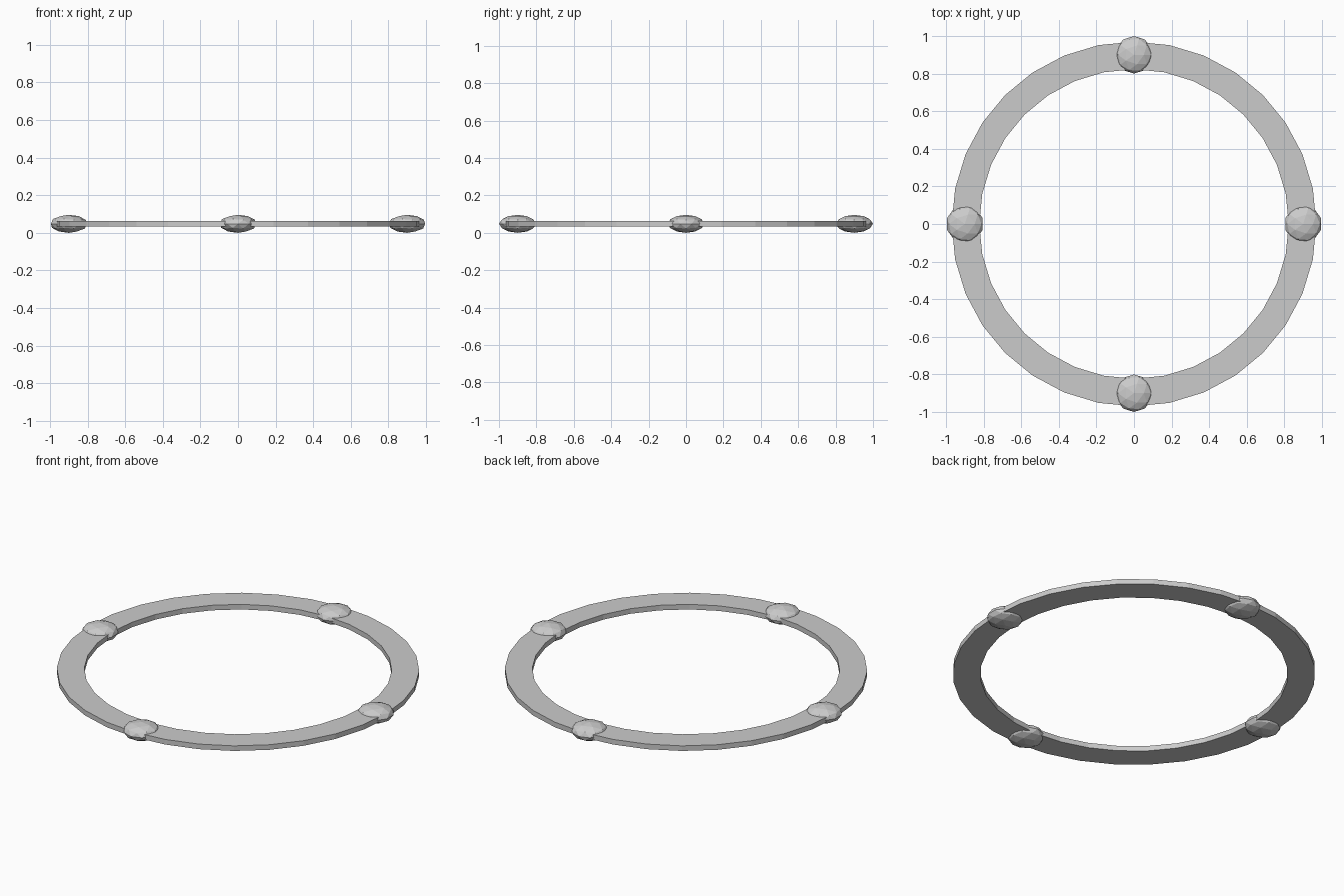
import bpy, bmesh
from math import sin, cos, pi

if "Cube" in bpy.data.objects:
    bpy.data.objects.remove(bpy.data.objects["Cube"])

SEGMENTS = 32
OUTER, INNER = 0.97, 0.823
MID_Z, HALF_THICK = 0.048, 0.015
STUD_R, STUD_RING, STUD_SQUASH = 0.1, 0.9, 0.48


def finish(bm, name):
    bmesh.ops.recalc_face_normals(bm, faces=bm.faces)
    mesh = bpy.data.meshes.new(name)
    bm.to_mesh(mesh)
    bm.free()
    obj = bpy.data.objects.new(name, mesh)
    bpy.context.collection.objects.link(obj)
    return obj


# Flat band: rectangular section swept round the z axis
bm = bmesh.new()
section = [(INNER, -HALF_THICK), (OUTER, -HALF_THICK),
           (OUTER, HALF_THICK), (INNER, HALF_THICK)]
loops = []
for i in range(SEGMENTS):
    a = 2 * pi * i / SEGMENTS
    loops.append([bm.verts.new((r * cos(a), r * sin(a), MID_Z + z)) for r, z in section])
for i in range(SEGMENTS):
    here, there = loops[i], loops[(i + 1) % SEGMENTS]
    for k in range(4):
        n = (k + 1) % 4
        bm.faces.new((here[k], there[k], there[n], here[n]))
finish(bm, "ring_band")

# Four flattened faceted studs, all in the same orientation
for name, x, y in (("right", 1, 0), ("back", 0, 1), ("left", -1, 0), ("front", 0, -1)):
    bm = bmesh.new()
    bmesh.ops.create_icosphere(bm, subdivisions=2, radius=STUD_R)
    bmesh.ops.scale(bm, vec=(1, 1, STUD_SQUASH), verts=bm.verts)
    stud = finish(bm, f"{name}_stud")
    stud.location = (x * STUD_RING, y * STUD_RING, MID_Z)
